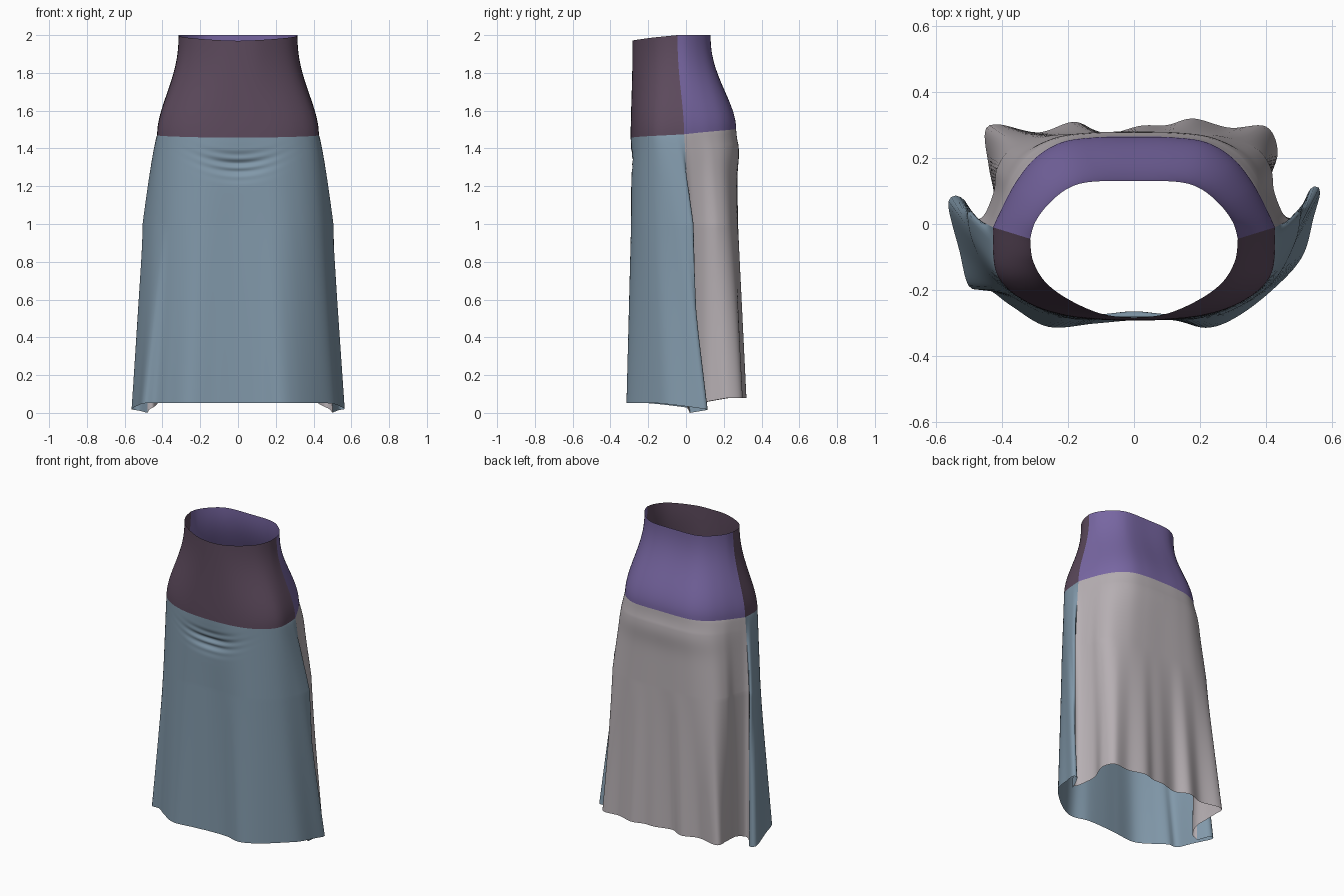
import bpy, math

if "Cube" in bpy.data.objects:
    bpy.data.objects.remove(bpy.data.objects["Cube"])


def material(name, rgb):
    m = bpy.data.materials.new(name)
    m.diffuse_color = (*rgb, 1)
    m.use_nodes = True
    m.node_tree.nodes["Principled BSDF"].inputs["Base Color"].default_value = m.diffuse_color
    return m


PLUM = material("plum", (0.108, 0.068, 0.108))
PURPLE = material("purple", (0.185, 0.133, 0.36))
BLUE = material("slate blue", (0.22, 0.315, 0.40))
GREY = material("warm grey", (0.47, 0.43, 0.45))

N = 120  # columns per panel


def mirror(half):
    """Half outline from centre to right seam -> full outline, left to right."""
    return [(-x, y) for x, y in reversed(half[1:])] + half


def outline(pts):
    """Smooth the points with a spline and resample evenly by length."""
    p = [pts[0]] + pts + [pts[-1]]
    dense = []
    for i in range(1, len(p) - 2):
        a, b, c, d = p[i - 1:i + 3]
        for k in range(16):
            t = k / 16
            dense.append(tuple(0.5 * (2 * b[j] + (c[j] - a[j]) * t
                         + (2 * a[j] - 5 * b[j] + 4 * c[j] - d[j]) * t * t
                         + (3 * b[j] - a[j] - 3 * c[j] + d[j]) * t ** 3) for j in (0, 1)))
    dense.append(pts[-1])
    run = [0]
    for u, v in zip(dense, dense[1:]):
        run.append(run[-1] + math.dist(u, v))
    out, k = [], 0
    for i in range(N + 1):
        s = run[-1] * i / N
        while k < len(run) - 2 and run[k + 1] < s:
            k += 1
        f = min(1, (s - run[k]) / (run[k + 1] - run[k]))
        out.append([dense[k][j] + (dense[k + 1][j] - dense[k][j]) * f for j in (0, 1)])
    return out


def panel(name, mat, loops, heights, rows, eases, flip, tweak=None):
    """Cloth sheet lofted through outlines; heights depend on distance from centre."""
    verts, faces = [], []
    for seg in range(len(loops) - 1):
        last = seg == len(loops) - 2
        for r in range(rows[seg] + (1 if last else 0)):
            s = r / rows[seg]
            e = eases[seg](s)
            for i in range(N + 1):
                c = abs(2 * i / N - 1)
                a, b = loops[seg][i], loops[seg + 1][i]
                z0, z1 = heights[seg](c), heights[seg + 1](c)
                x, y = a[0] + (b[0] - a[0]) * e, a[1] + (b[1] - a[1]) * e
                z = z0 + (z1 - z0) * s
                if tweak:
                    y += tweak(x, z, c) * (min(1, s * 6) if seg == 0 else 1)
                verts.append((x, y, z))
    w = N + 1
    for r in range(len(verts) // w - 1):
        for i in range(N):
            q = (r * w + i, (r + 1) * w + i, (r + 1) * w + i + 1, r * w + i + 1)
            faces.append(q[::-1] if flip else q)
    me = bpy.data.meshes.new(name)
    me.from_pydata(verts, [], faces)
    me.materials.append(mat)
    me.shade_smooth()
    ob = bpy.data.objects.new(name, me)
    bpy.context.collection.objects.link(ob)
    return ob


# Outlines seen from above: waist, hip seam, mid skirt, hem
waist_f = outline(mirror([(0, -0.283), (0.1, -0.272), (0.2, -0.228), (0.27, -0.175),
                          (0.307, -0.11), (0.315, -0.045)]))
waist_b = outline(mirror([(0, 0.13), (0.13, 0.128), (0.2, 0.108), (0.26, 0.06),
                          (0.3, 0.005), (0.315, -0.045)]))
hip_f = outline(mirror([(0, -0.293), (0.12, -0.289), (0.22, -0.275), (0.31, -0.245),
                        (0.385, -0.195), (0.423, -0.13), (0.428, -0.01)]))
hip_b = outline(mirror([(0, 0.265), (0.12, 0.263), (0.22, 0.248), (0.3, 0.2),
                        (0.36, 0.125), (0.405, 0.04), (0.428, -0.01)]))
mid_f = outline(mirror([(0, -0.283), (0.2, -0.289), (0.33, -0.245), (0.43, -0.165),
                        (0.487, -0.06), (0.505, 0.02), (0.498, 0.04), (0.485, 0.03),
                        (0.472, 0.012)]))
mid_b = outline(mirror([(0, 0.275), (0.15, 0.275), (0.27, 0.265), (0.37, 0.23),
                        (0.415, 0.17), (0.425, 0.1), (0.45, 0.035), (0.472, 0.012)]))
hem_f = outline([(-0.48, 0.02), (-0.5, 0.05), (-0.52, 0.078), (-0.55, 0.085), (-0.563, 0.05),
                 (-0.53, -0.08), (-0.5, -0.19), (-0.44, -0.2), (-0.37, -0.25), (-0.26, -0.312),
                 (-0.12, -0.302), (0, -0.292), (0.12, -0.292), (0.22, -0.315), (0.31, -0.283),
                 (0.42, -0.2), (0.51, -0.1), (0.545, 0.02), (0.565, 0.1), (0.54, 0.112),
                 (0.515, 0.065), (0.5, 0.02)])
hem_b = outline([(-0.48, 0.02), (-0.45, 0.01), (-0.425, 0.08), (-0.44, 0.17), (-0.452, 0.28),
                 (-0.41, 0.302), (-0.29, 0.278), (-0.18, 0.31), (-0.09, 0.273), (0.02, 0.298),
                 (0.1, 0.3), (0.18, 0.32), (0.29, 0.292), (0.4, 0.296), (0.436, 0.22),
                 (0.412, 0.13), (0.425, 0.07), (0.46, 0.015), (0.5, 0.02)])

# Seam and edge heights by distance from panel centre (0 centre, 1 side seam)
top_zf = lambda c: 1.97 + 0.03 * c ** 1.5
top_zb = lambda c: 2.0
hip_zf = lambda c: 1.457 + 0.018 * c * c
hip_zb = lambda c: 1.475 + 0.03 * (1 - c * c)
mid_z = lambda c: 1.0
hem_zf = lambda c: 0.052 - 0.052 * max(0, (c - 0.55) / 0.45) ** 1.3
hem_zb = lambda c: 0.08 * min(1, (1 - c) / 0.35) ** 0.5


def yoke_ease(s):
    u = s ** 1.2
    return u * u * (3 - 2 * u)


def front_creases(x, z, c):
    """Short sagging creases under the front yoke seam."""
    d = z - 1.31 - 0.9 * x * x
    return (0.018 + 0.007 * math.sin(d * 130)) * math.exp(-(d / 0.06) ** 2 - (x / 0.15) ** 2)


def seat_bulge(x, z, c):
    return 0.012 * (1 - c) ** 0.5 * math.exp(-((z - 1.38) / 0.09) ** 2)


# Fitted yoke
panel("front_yoke", PLUM, [waist_f, hip_f], [top_zf, hip_zf], [24], [yoke_ease], False)
panel("back_yoke", PURPLE, [waist_b, hip_b], [top_zb, hip_zb], [24], [yoke_ease], True)

# Long flared skirt panels, folded at the side seams
flare = [lambda s: s ** 0.8, lambda s: s]
panel("front_skirt", BLUE, [hip_f, mid_f, hem_f], [hip_zf, mid_z, hem_zf],
      [60, 40], flare, False, front_creases)
panel("back_skirt", GREY, [hip_b, mid_b, hem_b], [hip_zb, mid_z, hem_zb],
      [60, 40], flare, True, seat_bulge)
